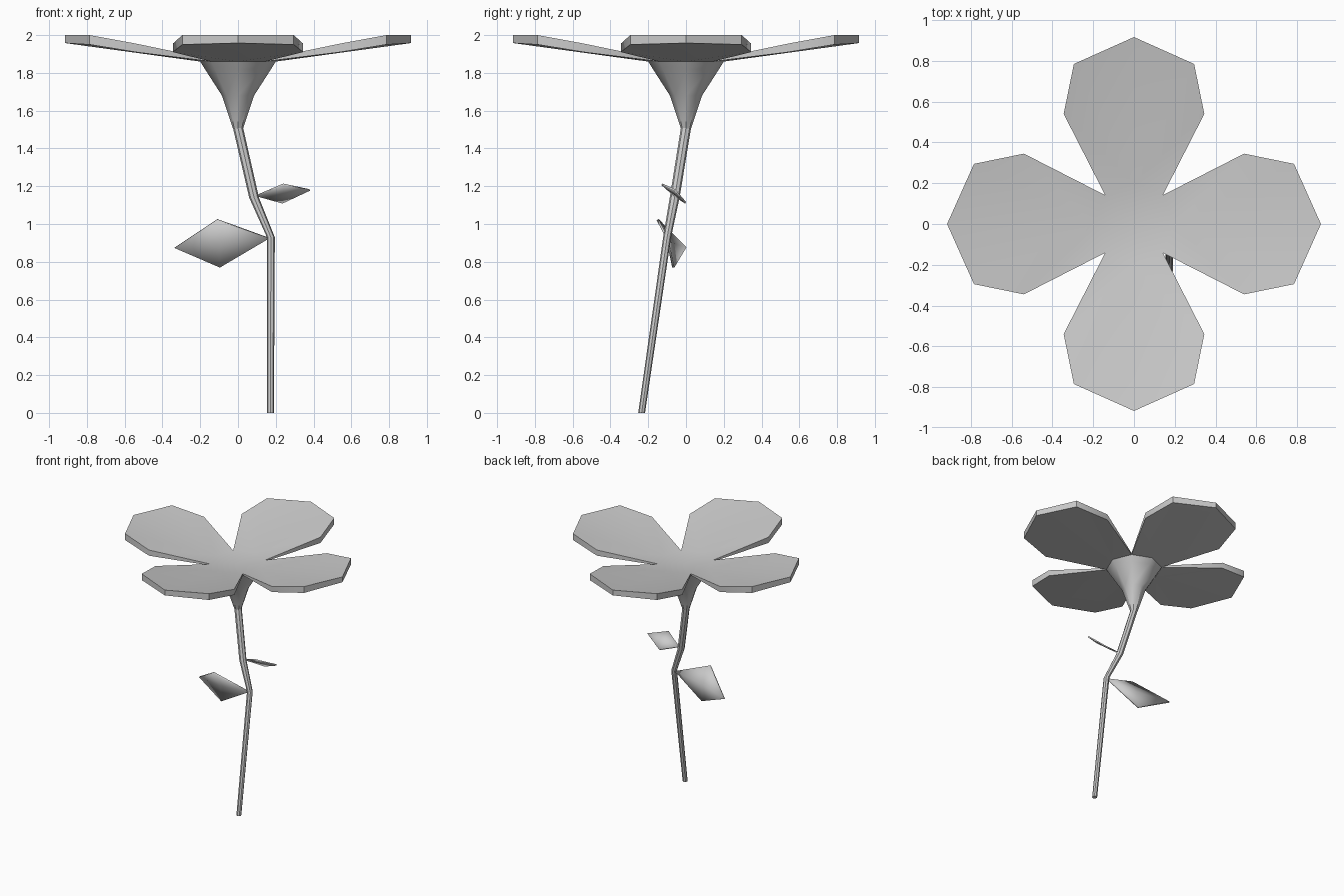
import bpy, bmesh
from math import cos, sin, pi, radians
from mathutils import Matrix, Vector

if "Cube" in bpy.data.objects:
    bpy.data.objects.remove(bpy.data.objects["Cube"])

SIDES = 8


def finish(name, bm):
    bmesh.ops.remove_doubles(bm, verts=bm.verts, dist=0.0005)
    bmesh.ops.recalc_face_normals(bm, faces=bm.faces)
    mesh = bpy.data.meshes.new(name)
    bm.to_mesh(mesh)
    bm.free()
    obj = bpy.data.objects.new(name, mesh)
    bpy.context.collection.objects.link(obj)
    bpy.ops.object.select_all(action='DESELECT')
    obj.select_set(True)
    bpy.context.view_layer.objects.active = obj
    bpy.ops.object.shade_smooth_by_angle(angle=radians(40))
    return obj


def loft(bm, rings):
    """Join horizontal rings given as (x, y, z, radius)."""
    loops = [[bm.verts.new((x + r * cos(2 * pi * i / SIDES),
                            y + r * sin(2 * pi * i / SIDES), z))
              for i in range(SIDES)] for x, y, z, r in rings]
    for a, b in zip(loops, loops[1:]):
        for i in range(SIDES):
            j = (i + 1) % SIDES
            bm.faces.new((a[i], a[j], b[j], b[i]))
    return loops


# Bent stem
bm = bmesh.new()
loops = loft(bm, [(0.172, -0.235, 0.0, 0.018), (0.174, -0.10, 0.93, 0.021),
                  (0.085, -0.06, 1.14, 0.026), (0, 0, 1.51, 0.027)])
bm.faces.new(loops[0])
bm.faces.new(loops[-1])
finish("stem", bm)

# Flower head: flared cup carrying four dished petals
bm = bmesh.new()
loft(bm, [(0, 0, 1.505, 0.027), (0, 0, 1.68, 0.085),
          (0, 0, 1.82, 0.175), (0, 0, 1.86, 0.2)])
# Petal half outline: x, y, lower z, upper z
half = [(0.1414, 0.1414, 1.86, 1.872), (0.54, 0.345, 1.91, 1.955),
        (0.785, 0.295, 1.95, 2.0)]
outline = half + [(0.917, 0, 1.958, 2.0)] + [(x, -y, a, b) for x, y, a, b in half[::-1]]
for k in range(4):
    turn = Matrix.Rotation(k * pi / 2, 3, 'Z')
    low = [bm.verts.new(turn @ Vector((x, y, a))) for x, y, a, b in outline]
    top = [bm.verts.new(turn @ Vector((x, y, b))) for x, y, a, b in outline]
    root = bm.verts.new(turn @ Vector((0.2, 0, 1.86)))
    mid = bm.verts.new(turn @ Vector((0.2, 0, 1.872)))
    heart = bm.verts.new((0, 0, 1.86))
    for i in range(6):
        bm.faces.new((root, low[i], low[i + 1]))
        bm.faces.new((mid, top[i + 1], top[i]))
        bm.faces.new((low[i], top[i], top[i + 1], low[i + 1]))
    bm.faces.new((heart, mid, top[0]))
    bm.faces.new((heart, top[-1], mid))
finish("flower_head", bm)


# Leaves: four-cornered blades with a slight fold
def leaf(name, base, upper, tip, lower, thickness):
    bm = bmesh.new()
    corners = [Vector(p) for p in (base, upper, tip, lower)]
    ring = [bm.verts.new(p) for p in corners]
    centre = bm.verts.new(sum(corners, Vector()) / 4)
    for i in range(4):
        bm.faces.new((centre, ring[i], ring[(i + 1) % 4]))
    obj = finish(name, bm)
    mod = obj.modifiers.new("thickness", 'SOLIDIFY')
    mod.thickness = thickness
    mod.offset = 0


leaf("large_leaf", (0.165, -0.1, 0.925), (-0.11, -0.15, 1.023),
     (-0.335, -0.003, 0.875), (-0.095, -0.067, 0.77), 0.012)
leaf("small_leaf", (0.1, -0.06, 1.15), (0.24, -0.127, 1.21),
     (0.38, -0.06, 1.18), (0.235, -0.002, 1.112), 0.01)
